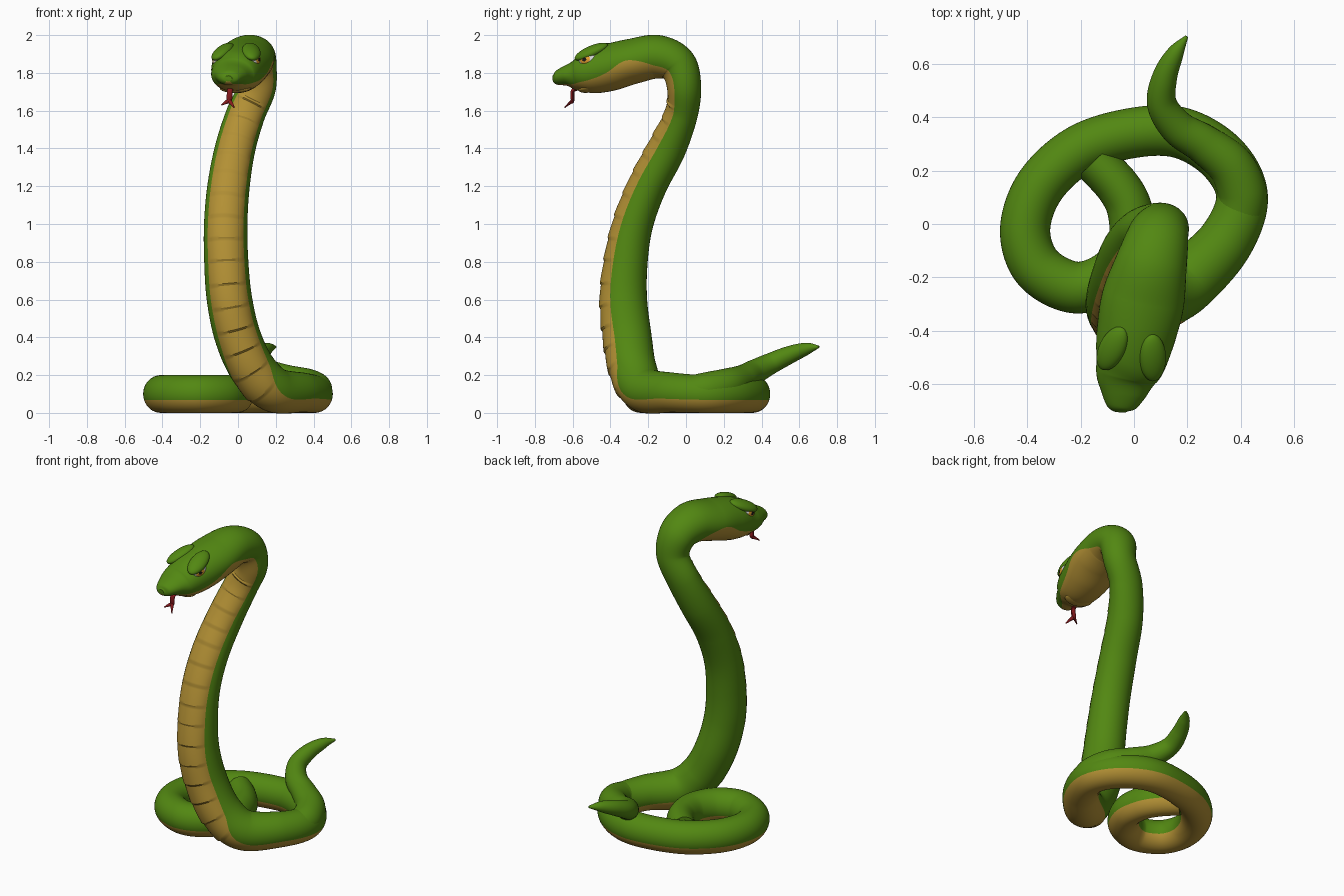
import bpy, bmesh, math
from mathutils import Vector, Matrix

if "Cube" in bpy.data.objects:
    bpy.data.objects.remove(bpy.data.objects["Cube"])


def material(name, rgb):
    m = bpy.data.materials.new(name)
    m.diffuse_color = (*rgb, 1)
    m.use_nodes = True
    m.node_tree.nodes["Principled BSDF"].inputs["Base Color"].default_value = m.diffuse_color
    return m


GREEN = material("snake green", (0.085, 0.245, 0.006))
YELLOW = material("belly yellow", (0.45, 0.28, 0.035))
RED = material("tongue red", (0.24, 0.01, 0.012))
WHITE = material("eye white", (0.75, 0.75, 0.75))
ORANGE = material("iris orange", (0.8, 0.36, 0.03))
BLACK = material("pupil black", (0.01, 0.008, 0.008))


def finish(bm, name, mats, smooth=32):
    bmesh.ops.recalc_face_normals(bm, faces=bm.faces)
    me = bpy.data.meshes.new(name)
    bm.to_mesh(me)
    bm.free()
    for m in mats:
        me.materials.append(m)
    ob = bpy.data.objects.new(name, me)
    bpy.context.collection.objects.link(ob)
    bpy.ops.object.select_all(action='DESELECT')
    ob.select_set(True)
    bpy.context.view_layer.objects.active = ob
    bpy.ops.object.shade_smooth_by_angle(angle=math.radians(smooth))
    return ob


def spline(rows, steps):
    # Catmull-Rom through every column of the station rows
    out = []
    for i in range(len(rows) - 1):
        q = [rows[max(0, min(len(rows) - 1, i + k))] for k in (-1, 0, 1, 2)]
        for s in range(steps):
            t = s / steps
            out.append([0.5 * (2 * b + (c - a) * t + (2 * a - 5 * b + 4 * c - d) * t * t
                               + (3 * b - a - 3 * c + d) * t ** 3) for a, b, c, d in zip(*q)])
    return out + [list(rows[-1])]


def loft(name, rows, mats, steps=20, nb=16, nk=26, plates=False):
    # row: x, y, z, half width, half height, belly half angle, lean of the back
    pts = spline(rows, steps)
    cs = [Vector(p[:3]) for p in pts]
    bm = bmesh.new()
    rings, dist = [], 0
    for i, p in enumerate(pts):
        T = (cs[min(i + 1, len(cs) - 1)] - cs[max(i - 1, 0)]).normalized()
        w, h, b, lean = max(p[3], .003), max(p[4], .003), math.radians(p[5]), math.radians(p[6])
        hint = Vector((0, math.sin(lean), math.cos(lean)))
        N = (hint - T * hint.dot(T)).normalized()
        S = N.cross(T)
        if i:
            dist += (cs[i] - cs[i - 1]).length
        on = plates and i > steps * 9.5 and p[2] > 0.16
        ring = []
        for k in range(nb + nk):
            if k <= nb:
                t = -b + 2 * b * k / nb
                f = 1 + (0.06 * ((dist / 0.115) % 1) * (1 - (t / b) ** 4) if on and b > 0 else 0)
            else:
                t = b + (2 * math.pi - 2 * b) * (k - nb) / nk
                f = 1
            ring.append(bm.verts.new(cs[i] + S * (w * f * math.sin(t)) - N * (h * f * math.cos(t))))
        rings.append(ring)
    n = nb + nk
    for r0, r1 in zip(rings, rings[1:]):
        for k in range(n):
            f = bm.faces.new((r0[k], r0[(k + 1) % n], r1[(k + 1) % n], r1[k]))
            f.material_index = 1 if k < nb and len(mats) > 1 else 0
    bm.faces.new(rings[0])
    bm.faces.new(rings[-1])
    return finish(bm, name, mats)


# Head and raised neck, from snout down to the ground
NECK = [
    (-.052, -.705, 1.77, .02, .015, 25, 0),
    (-.05, -.685, 1.772, .055, .036, 28, 0),
    (-.04, -.63, 1.785, .088, .056, 38, 0),
    (-.03, -.57, 1.79, .115, .088, 58, 0),
    (-.01, -.50, 1.805, .135, .115, 67, 0),
    (.01, -.40, 1.83, .15, .125, 76, 0),
    (.035, -.28, 1.862, .155, .12, 92, 0),
    (.065, -.15, 1.885, .135, .115, 65, 12),
    (.09, -.045, 1.84, .115, .102, 56, 50),
    (.10, -.01, 1.72, .10, .09, 55, 90),
    (.04, -.025, 1.58, .103, .087, 55, 90),
    (-.015, -.10, 1.40, .107, .10, 55, 90),
    (-.05, -.205, 1.20, .112, .102, 55, 90),
    (-.065, -.28, 1.00, .115, .106, 55, 90),
    (-.062, -.318, .80, .117, .115, 55, 90),
    (-.045, -.33, .60, .12, .124, 55, 90),
    (.0, -.31, .40, .122, .128, 56, 90),
    (.08, -.28, .23, .122, .125, 62, 60),
]
# Coil on the ground: x, y, radius
COIL = [(.19, -.22, .12), (.34, -.07, .105), (.405, .1, .097), (.335, .245, .097),
        (.18, .34, .096), (0, .342, .094), (-.2, .28, .094), (-.35, .145, .094),
        (-.408, -.02, .094), (-.36, -.165, .096), (-.22, -.238, .097), (-.085, -.19, .095),
        (-.01, -.07, .09), (-.015, .05, .085), (-.06, .14, .083), (-.15, .235, .08)]
loft("body", NECK + [(x, y, max(.1, r + .003), r, max(r, .1), 72, 0) for x, y, r in COIL],
     [GREEN, YELLOW], plates=True)

# Tail lying over the coil and rising at the back
TAIL = [(.40, .04, .11, .09), (.405, .12, .125, .092), (.36, .22, .15, .086), (.26, .3, .18, .074),
        (.165, .36, .215, .066), (.105, .45, .262, .056), (.115, .55, .308, .047),
        (.155, .64, .34, .032), (.198, .703, .35, .006)]
loft("tail", [(*t, t[3], 50, 0) for t in TAIL], [GREEN], steps=10)

# Forked tongue
STEM = [(-.035, -.55, 1.725, .016), (-.042, -.595, 1.71, .015), (-.045, -.602, 1.68, .015),
        (-.047, -.6, 1.655, .014)]
for side, tip in (("left", (-.088, -.622, 1.63, .003)), ("right", (-.02, -.642, 1.617, .003))):
    mid = tuple((a + b) / 2 for a, b in zip(STEM[-1], tip))
    loft("tongue_" + side, [(*t, t[3] * .7, 60, 90) for t in STEM + [mid, tip]],
         [RED], steps=5, nb=6, nk=8)

# Head frame: turned a little to the side and tipped down
HEAD = (Matrix.Translation((0, -.46, 1.82)) @ Matrix.Rotation(math.radians(-13), 4, 'Z')
        @ Matrix.Rotation(math.radians(12), 4, 'X'))


def blob(name, loc, size, mats, tilt=(0, 0, 0), look=None):
    bm = bmesh.new()
    bmesh.ops.create_icosphere(bm, subdivisions=5 if look else 4, radius=1)
    if look:
        d = Vector(look).normalized()
        for f in bm.faces:
            a = math.degrees(f.calc_center_median().angle(d))
            f.material_index = 2 if a < 14 else 1 if a < 34 else 0
    rot = Matrix.Identity(4)
    for ang, ax in zip(tilt, 'XYZ'):
        rot = rot @ Matrix.Rotation(math.radians(ang), 4, ax)
    bm.transform(HEAD @ Matrix.Translation(loc) @ rot @ Matrix.Diagonal((*size, 1)))
    return finish(bm, name, mats)


for side, s in (("right", 1), ("left", -1)):
    # Eyes with iris and pupil, heavy brows, nostrils
    blob("eye_" + side, (s * .09, -.02, .058), (.038, .056, .04), [WHITE, ORANGE, BLACK],
         tilt=(0, 0, s * 12), look=(s * .85, -.5, .05))
    blob("brow_" + side, (s * .078, -.005, .095), (.05, .095, .03), [GREEN],
         tilt=(8, s * 18, s * 14))
    blob("nostril_" + side, (s * .046, -.205, .012), (.008, .009, .007), [BLACK])

# Lower lip and dark mouth gap
blob("lower_lip", (0, -.075, -.086), (.085, .055, .024), [YELLOW])
blob("mouth_gap", (0, -.105, -.07), (.078, .04, .014), [BLACK])
